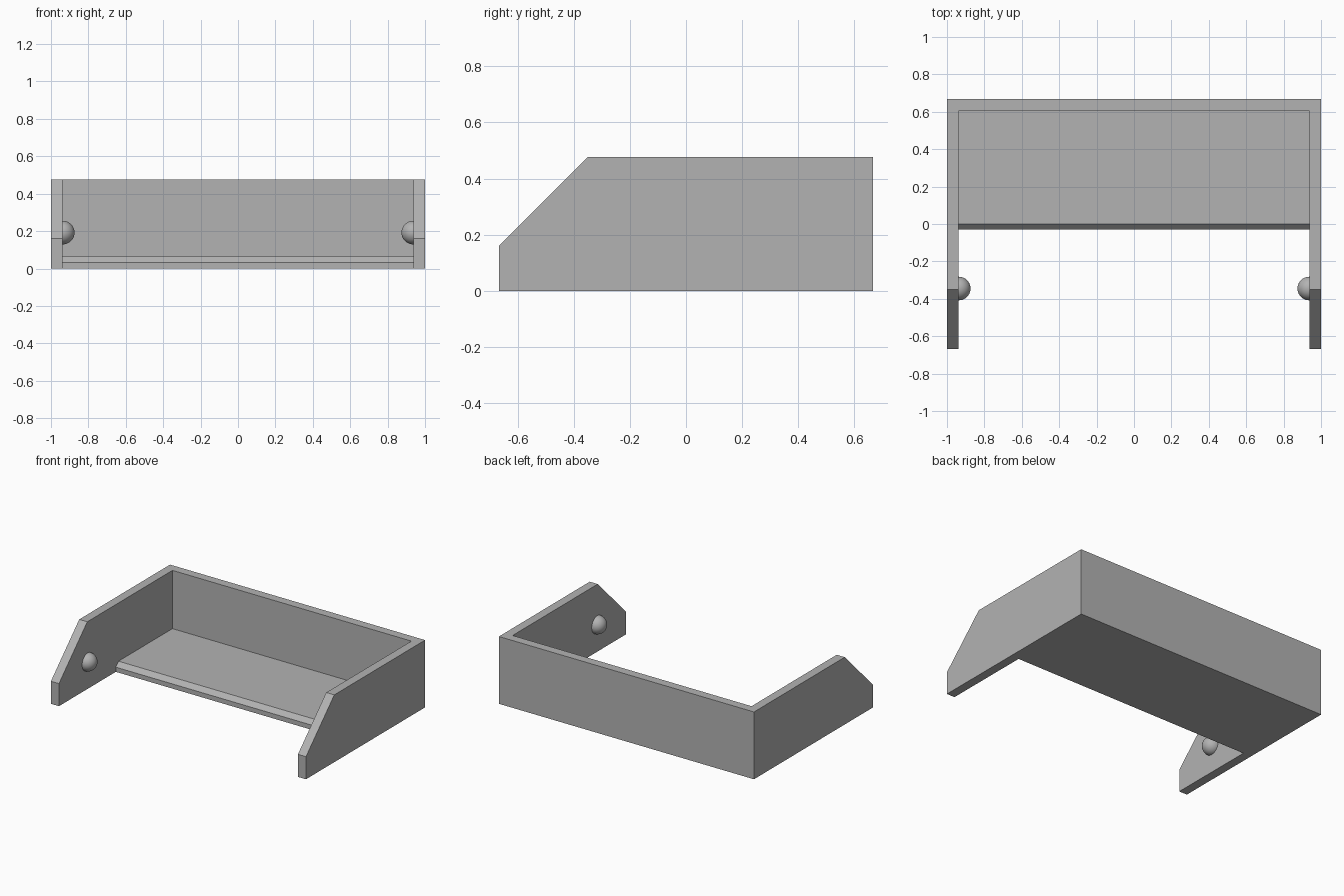
import bpy, bmesh, math
from mathutils import Matrix, Vector

cube = bpy.data.objects.get("Cube")
if cube:
    bpy.data.objects.remove(cube, do_unlink=True)

HALF_W, WALL = 1.0, 0.063
DEPTH, HEIGHT = 0.667, 0.477

grey = bpy.data.materials.new("plain_grey")
grey.use_nodes = True
colour = (0.45, 0.45, 0.45, 1)
grey.diffuse_color = colour
grey.node_tree.nodes["Principled BSDF"].inputs["Base Color"].default_value = colour


def add_object(name, bm):
    bmesh.ops.recalc_face_normals(bm, faces=bm.faces)
    mesh = bpy.data.meshes.new(name)
    bm.to_mesh(mesh)
    bm.free()
    mesh.materials.append(grey)
    obj = bpy.data.objects.new(name, mesh)
    bpy.context.scene.collection.objects.link(obj)
    return obj


def extrude_profile(name, profile, half_width):
    """Extrude a (y, z) outline across x, centred."""
    bm = bmesh.new()
    face = bm.faces.new([bm.verts.new((-half_width, y, z)) for y, z in profile])
    new = bmesh.ops.extrude_face_region(bm, geom=[face])["geom"]
    bmesh.ops.translate(bm, vec=(2 * half_width, 0, 0),
                        verts=[v for v in new if isinstance(v, bmesh.types.BMVert)])
    return add_object(name, bm)


# Tray: solid side outline with sloped front corners
tray = extrude_profile("tray_body", [
    (-DEPTH, 0), (DEPTH, 0), (DEPTH, HEIGHT), (-0.35, HEIGHT), (-DEPTH, 0.16)],
    HALF_W)

# Hollow: leaves two sides, the back and a floor with a bevelled front lip
hollow = extrude_profile("hollow_cutter", [
    (-1, -0.2), (-0.03, -0.2), (-0.03, 0.033), (0, 0.064),
    (DEPTH - WALL, 0.064), (DEPTH - WALL, 1), (-1, 1)],
    HALF_W - WALL)
hollow.hide_render = True

cut = tray.modifiers.new("hollow", 'BOOLEAN')
cut.operation = 'DIFFERENCE'
cut.solver = 'EXACT'
cut.object = hollow
bpy.context.view_layer.objects.active = tray
tray.select_set(True)
bpy.ops.object.modifier_apply(modifier=cut.name)
bpy.data.objects.remove(hollow, do_unlink=True)
tray.select_set(False)

# Pivot studs: half spheres on the inner side walls
for name, side in (("left_stud", 1), ("right_stud", -1)):
    bm = bmesh.new()
    bmesh.ops.create_uvsphere(bm, u_segments=48, v_segments=24, radius=0.063,
                              matrix=Matrix.Rotation(math.pi / 2, 4, 'Y'))
    bmesh.ops.bisect_plane(bm, geom=bm.verts[:] + bm.edges[:] + bm.faces[:],
                           plane_co=Vector(), plane_no=(side, 0, 0),
                           clear_outer=True)
    stud = add_object(name, bm)
    stud.location = (side * (HALF_W - WALL), -0.345, 0.192)
    bpy.context.view_layer.objects.active = stud
    stud.select_set(True)
    bpy.ops.object.shade_smooth_by_angle(angle=math.radians(40))
    stud.select_set(False)
